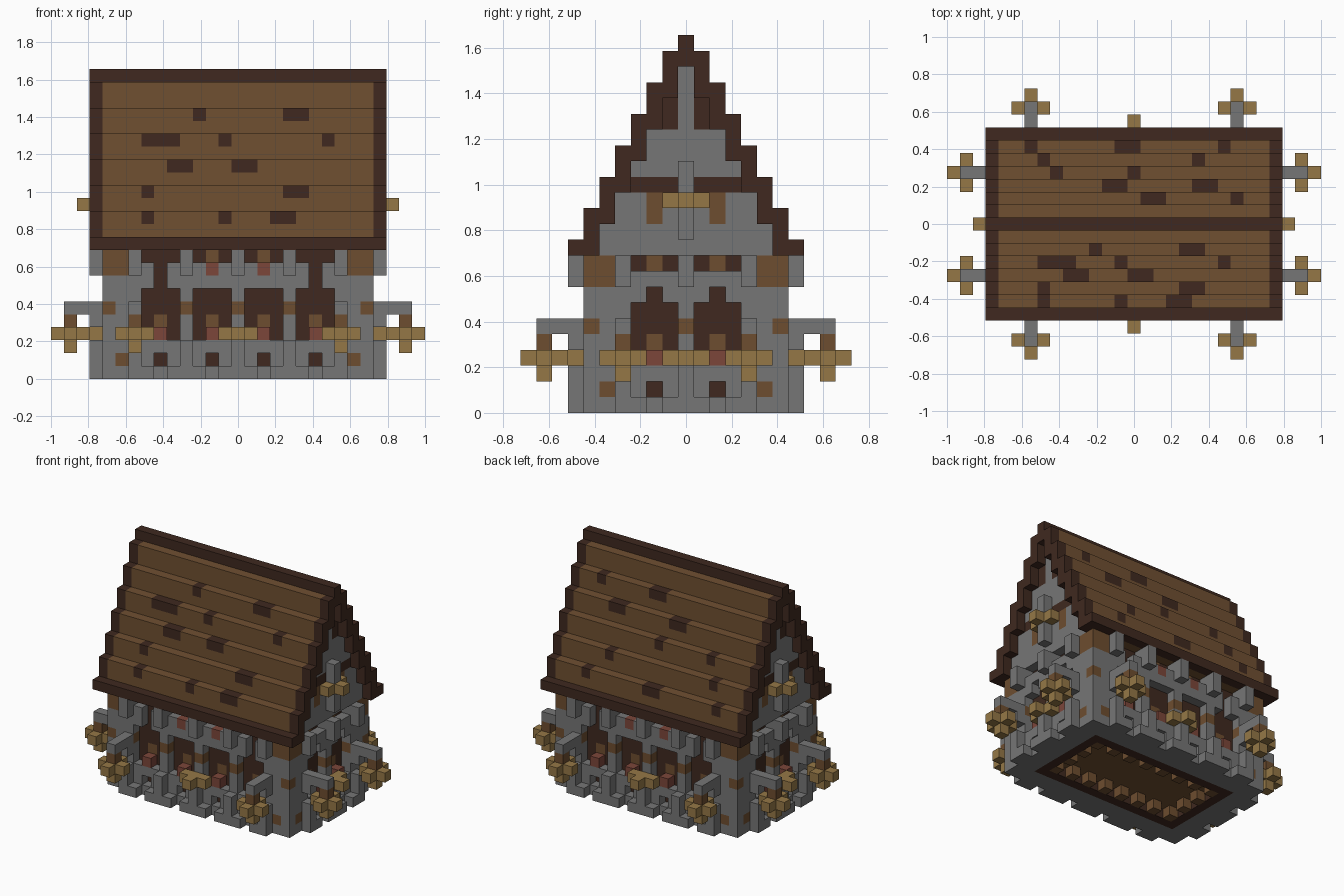
import bpy, bmesh
from mathutils import Vector

if "Cube" in bpy.data.objects:
    bpy.data.objects.remove(bpy.data.objects["Cube"])

U = 2 / 29  # edge of one block

COLOURS = {
    "stone": (0.18, 0.18, 0.18),
    "dark_timber": (0.05, 0.022, 0.014),
    "roof_board": (0.16, 0.08, 0.031),
    "wood": (0.155, 0.075, 0.029),
    "lantern_gold": (0.3, 0.187, 0.062),
    "red_clay": (0.2, 0.061, 0.042),
}
MATS = {}
for name, rgb in COLOURS.items():
    mat = bpy.data.materials.new(name)
    mat.use_nodes = True
    mat.diffuse_color = (*rgb, 1)
    mat.node_tree.nodes["Principled BSDF"].inputs["Base Color"].default_value = (*rgb, 1)
    MATS[name] = mat

blocks = {}  # (i, j, k) -> (part, colour)


def span(a, b):
    return range(a, b + 1)


def put(part, colour, xs, ys, zs):
    """Fill blocks, mirrored to all four quarters; no colour means carve away."""
    for x in xs:
        for y in ys:
            for z in zs:
                for key in {(sx * x, sy * y, z) for sx in (1, -1) for sy in (1, -1)}:
                    if colour:
                        blocks[key] = (part, colour)
                    else:
                        blocks.pop(key, None)


def wall_painter(front):
    """Paint along a wall: ts runs sideways, d is the layer outward from the core."""
    def paint(part, colour, ts, d, ks):
        if front:
            put(part, colour, ts, [5 + d], ks)
        else:
            put(part, colour, [9 + d], ts, ks)
    return paint


# Floor on a dark sill frame, with wooden joist ends
put("floor", "roof_board", span(0, 8), span(0, 4), [1])
put("floor", "dark_timber", span(0, 8), [4], [0])
put("floor", "dark_timber", [8], span(0, 4), [0])
put("floor", "wood", range(1, 8, 2), [3], [0])
put("floor", "wood", [7], [1, 3], [0])

# Four walls
for front, half, windows, pillars in ((True, 9, (2, 6), (0, 4, 8)),
                                      (False, 5, (2,), (0, 4))):
    paint = wall_painter(front)
    arm = pillars[-1]
    # timber core on a stone footing, stone facing outside
    paint("timber_core", "dark_timber", span(0, half), 0, span(0, 9))
    paint("stone_walls", "stone", span(0, half), 0, [0])
    paint("stone_walls", "stone", span(0, half), 1, span(0, 9))
    # window bays, vents and eave gaps
    for c in windows:
        bay = span(c - 1, c + 1)
        paint("", None, bay, 1, span(3, 6))
        paint("", None, bay, 1, [9])
        paint("", None, [c], 1, [1])
        if c == 6 or not front:
            paint("", None, [c], 1, [7])
        if c == 6:
            paint("", None, [c], 1, [8])
        paint("flower_pots", "red_clay", [c], 1, [3])
        paint("timber_core", "wood", [c], 0, [4])
        if c == 2:
            paint("timber_core", "wood", [c], 0, [9])
            if front:
                paint("flower_pots", "red_clay", [c], 1, [8])
    # wooden bands on the pillars and beside the corners
    paint("wood_bands", "wood", pillars, 1, [5])
    paint("wood_bands", "wood", [half], 1, [1, 8, 9])
    # buttresses on wide footings, and corbels
    for p in pillars:
        paint("buttresses", "stone", span(abs(p - 1), min(p + 1, arm)), 2, [0])
    paint("buttresses", "stone", pillars, 2, span(0, 2))
    paint("corbels", "stone", pillars, 2, [8, 9])
    # centre lantern on each wall
    paint("lanterns", "lantern_gold", [0, 1], 2, [3])
    paint("lanterns", "lantern_gold", [0], 3, [3])
    # bracket arms with hanging lanterns
    paint("lantern_arms", "stone", [arm], 2, [4, 5])
    paint("lantern_arms", "stone", [arm], 3, [5])
    paint("lantern_arms", "stone", [arm], 4, [5])
    paint("lanterns", "lantern_gold", span(arm - 1, arm + 1), 4, [3])
    paint("lanterns", "lantern_gold", [arm], 3, [3])
    paint("lanterns", "lantern_gold", [arm], 5, [3])
    paint("lanterns", "lantern_gold", [arm], 4, [2])
    paint("lanterns", "wood", [arm], 4, [4])

# Corner posts with wooden bands
put("corner_posts", "stone", [10], [6], span(0, 9))
put("corner_posts", "wood", [10], [6], [5, 8, 9])

# Gable ends
for m in span(0, 5):
    put("gables", "stone", [10], [m], span(10, 21 - 2 * m))
put("gable_timber", "dark_timber", [10], [1], span(18, 19))
put("gable_timber", "dark_timber", [10], span(0, 3), [14])
put("gable_timber", "wood", [10], [2], [12, 13])
put("gable_posts", "stone", [11], [0], span(11, 15))
put("lanterns", "lantern_gold", [11], [0, 1], [13])
put("lanterns", "lantern_gold", [12], [0], [13])

# Stepped roof, ridge, eaves and end trim
for m in span(0, 6):
    steps = span(22 - 2 * m, 24 - 2 * m if m else 23)
    put("roof_boards", "roof_board", span(0, 10), [m], steps)
    put("roof_trim", "dark_timber", [11], [m], steps)
put("roof_trim", "dark_timber", span(0, 11), [0], [23])
put("roof_trim", "dark_timber", span(0, 11), [7], [10])

# Weathered boards: step number -> columns, on the front and back slopes
WORN = {
    -1: {2: (-3, 4, 5), 3: (-7, -6, -5, -1, 7), 4: (-5, -4, 0, 1),
         5: (-7, 4, 5), 6: (-7, -1, 3, 4)},
    1: {2: (1, 2, 8), 3: (-2, -1, 5, 6), 4: (-6, 0),
        5: (-7, 5), 6: (-8, -1, 0, 7)},
}
for side, rows in WORN.items():
    for m, columns in rows.items():
        for i in columns:
            blocks[i, side * m, 24 - 2 * m] = ("roof_boards", "dark_timber")

# Turn the blocks into one outer-skin mesh per part
DIRS = [Vector(s * (a == n) for a in range(3)) for n in range(3) for s in (1, -1)]
for part in sorted({p for p, c in blocks.values()}):
    bm = bmesh.new()
    verts = {}
    mesh = bpy.data.meshes.new(part)
    slots = sorted({c for p, c in blocks.values() if p == part})
    for c in slots:
        mesh.materials.append(MATS[c])
    for cell, (owner, colour) in blocks.items():
        if owner != part:
            continue
        for d in DIRS:
            if tuple(int(a + b) for a, b in zip(cell, d)) in blocks:
                continue
            u = Vector((d.y, d.z, d.x))
            v = d.cross(u)
            ring = []
            for a, b in ((1, 1), (-1, 1), (-1, -1), (1, -1)):
                p = Vector(cell) + Vector((0, 0, 0.5)) + (d + a * u + b * v) / 2
                key = tuple(round(2 * q) for q in p)
                if key not in verts:
                    verts[key] = bm.verts.new(p * U)
                ring.append(verts[key])
            bm.faces.new(ring).material_index = slots.index(colour)
    bm.to_mesh(mesh)
    bm.free()
    bpy.context.scene.collection.objects.link(bpy.data.objects.new(part, mesh))
